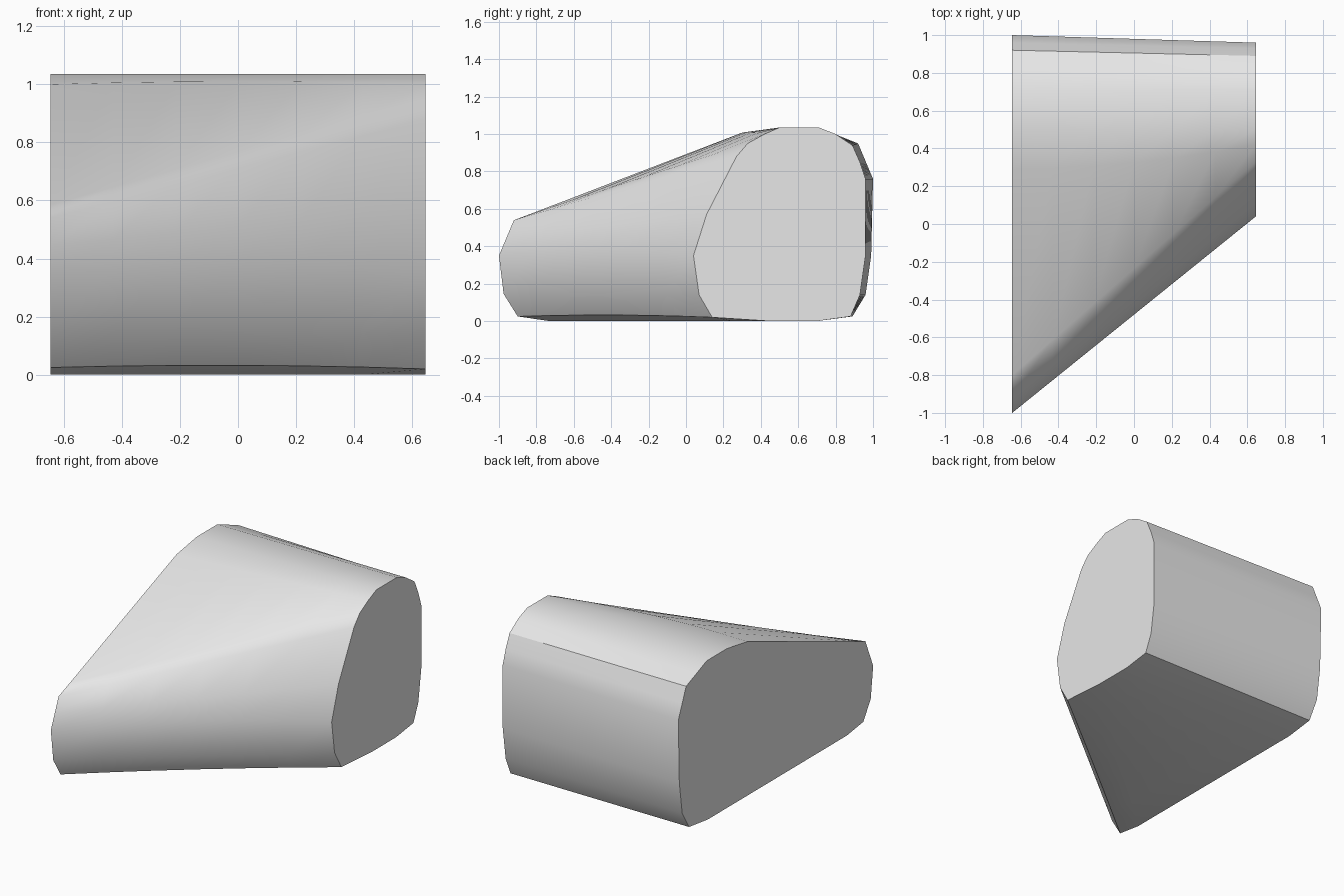
import bpy
import bmesh

# Remove the default cube
default_cube = bpy.data.objects.get("Cube")
if default_cube:
    bpy.data.objects.remove(default_cube, do_unlink=True)

# Single grey finish
grey = bpy.data.materials.new("plain_grey")
grey.use_nodes = True
colour = (0.8, 0.8, 0.8, 1)
grey.diffuse_color = colour
grey.node_tree.nodes["Principled BSDF"].inputs["Base Color"].default_value = colour

HALF_WIDTH = 0.645
STATIONS = 7

# Matching end profiles (y, z), from the lower front corner up and over to the back
long_end = [(-.9, .025), (-.975, .145), (-1, .35), (-.96, .445), (-.92, .54), (-.8, .585),
            (.29, 1), (.5, 1.035), (.71, 1.035), (.82, .99), (.92, .95), (.96, .855),
            (1, .76), (.99, .35), (.96, .14), (.89, .025), (.7, 0), (-.73, 0)]
short_end = [(.14, .02), (.07, .14), (.04, .35), (.11, .57), (.27, .88), (.33, .95),
             (.42, 1), (.5, 1.035), (.71, 1.035), (.8, 1), (.89, .94), (.93, .85),
             (.96, .76), (.96, .35), (.93, .14), (.88, .025), (.7, 0), (.45, 0)]

LOWER_FRONT, RIDGE, TOP_FRONT = 0, 2, 6
UPPER_BACK, LOWER_BACK = 10, 15
# Slight swelling of some edge lines halfway along the body (y, z)
swell = {LOWER_FRONT: (0, .01), RIDGE: (0, .03), TOP_FRONT: (-.03, .01)}


def section(bm, t):
    """Add one ring of vertices, blended between the two end profiles."""
    bulge = 4 * t * (1 - t)
    ring = []
    for i, (a, b) in enumerate(zip(long_end, short_end)):
        dy, dz = swell.get(i, (0, 0))
        y = a[0] + (b[0] - a[0]) * t + dy * bulge
        z = a[1] + (b[1] - a[1]) * t + dz * bulge
        ring.append(bm.verts.new((HALF_WIDTH * (2 * t - 1), y, z)))
    return ring


# Lofted body with flat end caps
bm = bmesh.new()
rings = [section(bm, s / (STATIONS - 1)) for s in range(STATIONS)]
count = len(long_end)
for left, right in zip(rings, rings[1:]):
    for i in range(count):
        j = (i + 1) % count
        bm.faces.new((left[i], left[j], right[j], right[i]))
caps = [bm.faces.new(rings[0]), bm.faces.new(rings[-1])]
bmesh.ops.recalc_face_normals(bm, faces=bm.faces[:])

# Smooth skin, with crisp cap rims and three crisp lengthwise creases
for face in bm.faces:
    face.smooth = face not in caps
for cap in caps:
    for edge in cap.edges:
        edge.smooth = False
for left, right in zip(rings, rings[1:]):
    for i in (LOWER_FRONT, UPPER_BACK, LOWER_BACK):
        bm.edges.get((left[i], right[i])).smooth = False

mesh = bpy.data.meshes.new("wedge_body")
bm.to_mesh(mesh)
bm.free()
mesh.materials.append(grey)
body = bpy.data.objects.new("wedge_body", mesh)
bpy.context.collection.objects.link(body)
